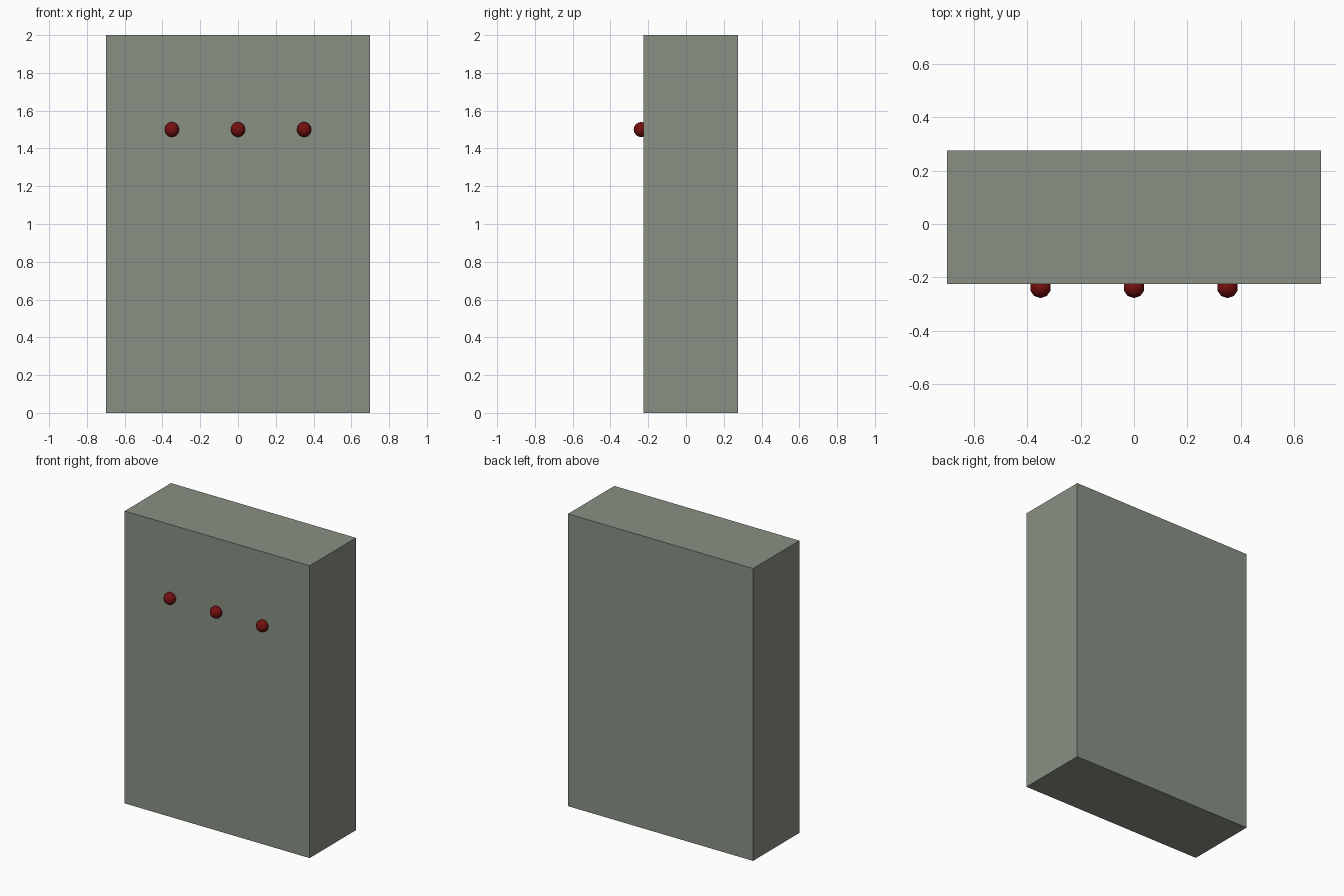
import bpy

if "Cube" in bpy.data.objects:
    bpy.data.objects.remove(bpy.data.objects["Cube"])


def material(name, color):
    mat = bpy.data.materials.new(name)
    mat.diffuse_color = (*color, 1)
    mat.use_nodes = True
    mat.node_tree.nodes["Principled BSDF"].inputs["Base Color"].default_value = mat.diffuse_color
    return mat


body_mat = material("grey_green", (0.25, 0.28, 0.23))
red_mat = material("dark_red", (0.18, 0.005, 0.005))

# Plain slab body
bpy.ops.mesh.primitive_cube_add(size=1, location=(0, 0.025, 1))
body = bpy.context.object
body.name = "cabinet_body"
body.scale = (1.4, 0.5, 2)
bpy.ops.object.transform_apply(location=False, rotation=False, scale=True)
body.data.materials.append(body_mat)

# Row of three round knobs, half sunk in the front
for label, x in (("left", -0.35), ("middle", 0), ("right", 0.35)):
    bpy.ops.mesh.primitive_uv_sphere_add(segments=10, ring_count=8, radius=0.04,
                                         location=(x, -0.237, 1.5))
    knob = bpy.context.object
    knob.name = f"{label}_knob"
    knob.data.materials.append(red_mat)
    bpy.ops.object.shade_smooth()
